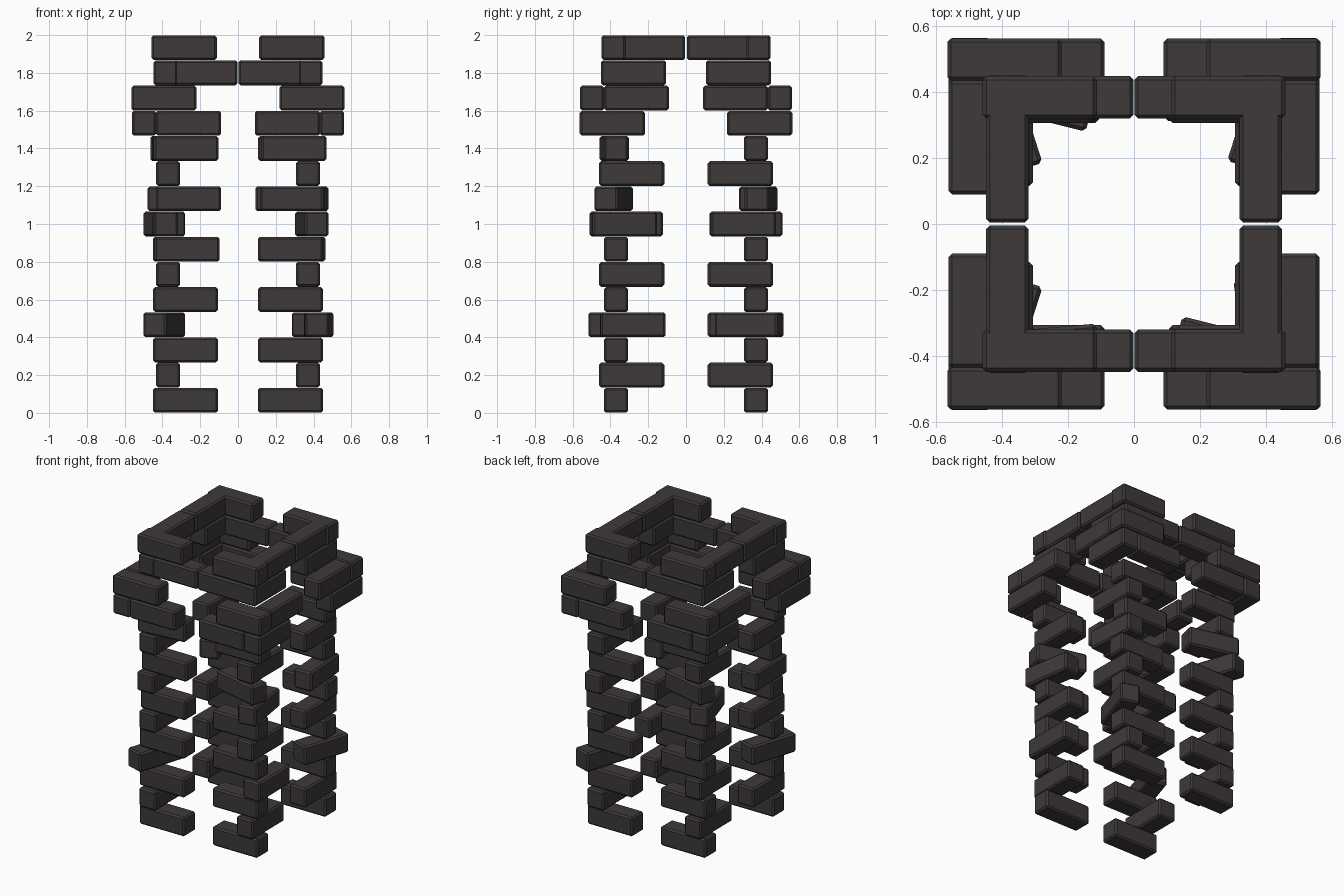
import bpy, bmesh, math

if "Cube" in bpy.data.objects:
    bpy.data.objects.remove(bpy.data.objects["Cube"])

L, W, H = 0.345, 0.128, 2.0 / 15   # brick length, width, layer height

mat = bpy.data.materials.new("dark charcoal brick")
mat.diffuse_color = (0.047, 0.041, 0.040, 1)
mat.use_nodes = True
mat.node_tree.nodes["Principled BSDF"].inputs["Base Color"].default_value = mat.diffuse_color


def brick_mesh():
    # one chamfered brick, long along x, shared by all courses
    bm = bmesh.new()
    bmesh.ops.create_cube(bm, size=1)
    for v in bm.verts:
        v.co.x *= L
        v.co.y *= W
        v.co.z *= H - 0.002
    bmesh.ops.bevel(bm, geom=bm.edges[:], offset=0.011, segments=1,
                    affect='EDGES', profile=0.5)
    me = bpy.data.meshes.new("brick")
    bm.to_mesh(me)
    bm.free()
    me.materials.append(mat)
    return me


BRICK = brick_mesh()


def brick(name, layer, x, y, along, turn=0.0):
    # turn is in degrees, counter-clockwise from above
    ob = bpy.data.objects.new(name, BRICK)
    ob.location = (x, y, (layer + 0.5) * H)
    ob.rotation_euler.z = math.radians(turn + (90 if along == 'y' else 0))
    bpy.context.collection.objects.link(ob)


CORNERS = {"front_left": (-1, -1), "front_right": (1, -1),
           "back_left": (-1, 1), "back_right": (1, 1)}

# bricks knocked out of line: (layer, corner) -> x, y, turn
ODD = {
    (3, "front_left"): (-0.390, -0.336, -17.7),
    (3, "back_right"): (0.395, 0.336, -17.7),
    (3, "front_right"): (0.415, -0.281, 1),
    (7, "back_left"): (-0.390, 0.330, 17.7),
    (7, "front_right"): (0.390, -0.332, 9),
    (7, "front_left"): (-0.385, -0.295, 1.5),
    (7, "back_right"): (0.390, 0.300, 4),
    (8, "front_right"): (0.298, -0.383, -14),
    (8, "back_left"): (-0.298, 0.383, -14),
    (8, "front_left"): (-0.262, -0.37, 0),
    (8, "back_right"): (0.265, 0.375, 0),
    (10, "front_left"): (-0.280, -0.380, 5),
    (10, "front_right"): (0.297, -0.37, 0),
    (10, "back_left"): (-0.292, 0.37, 0),
    (6, "back_right"): (0.290, 0.37, 0),
    (6, "front_left"): (-0.270, -0.37, 0),
}

# flared top courses: layer -> (x-brick centre, y-brick centre)
CROWN = {
    11: ((0.262, 0.497), (0.497, 0.390)),
    12: ((0.392, 0.497), (0.497, 0.262)),
    13: ((0.174, 0.383), (0.383, 0.278)),
    14: ((0.285, 0.383), (0.383, 0.177)),
}

for corner, (sx, sy) in CORNERS.items():
    # legs: alternating single bricks
    for i in range(11):
        along = 'y' if i % 2 else 'x'
        x, y = (0.37, 0.2875) if i % 2 else (0.278, 0.37)
        x, y, turn = ODD.get((i, corner), (x * sx, y * sy, 0))
        brick(f"{corner}_leg_brick_{i}", i, x, y, along, turn)
    # crown: interlocking pairs
    for i, (a, b) in CROWN.items():
        brick(f"{corner}_crown_brick_x_{i}", i, a[0] * sx, a[1] * sy, 'x')
        brick(f"{corner}_crown_brick_y_{i}", i, b[0] * sx, b[1] * sy, 'y')
